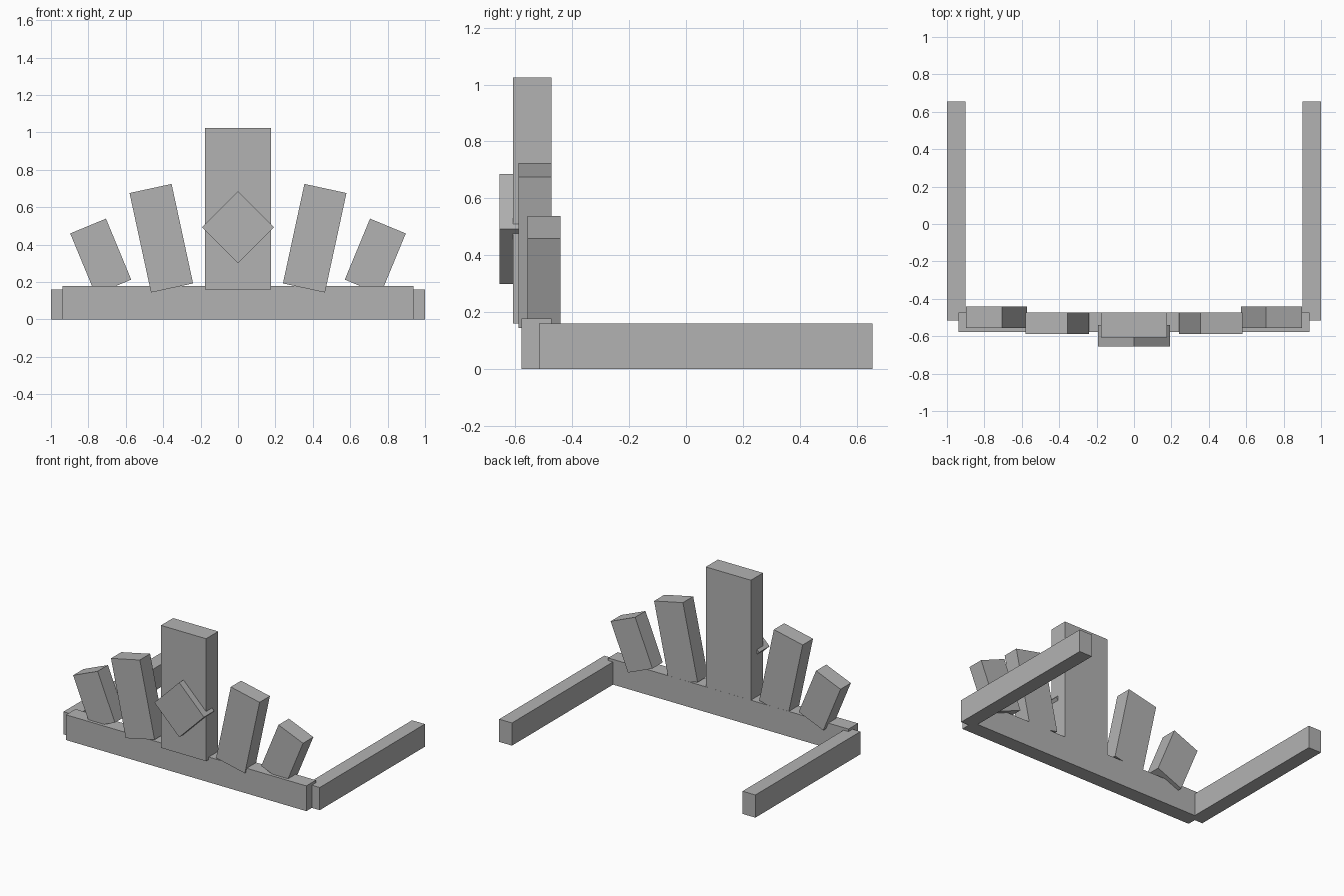
import bpy
from math import radians

cube = bpy.data.objects.get("Cube")
if cube:
    bpy.data.objects.remove(cube, do_unlink=True)

# Single plain grey
GREY = (0.45, 0.45, 0.45, 1.0)
grey = bpy.data.materials.new("plain grey")
grey.use_nodes = True
grey.diffuse_color = GREY
grey.node_tree.nodes["Principled BSDF"].inputs["Base Color"].default_value = GREY


def block(name, centre, size, tilt=0):
    """Flat-shaded box; tilt is in degrees about the front-back axis."""
    bpy.ops.mesh.primitive_cube_add(size=1, location=centre,
                                    rotation=(0, radians(tilt), 0))
    obj = bpy.context.object
    obj.name = name
    obj.scale = size
    bpy.ops.object.transform_apply(location=False, rotation=False, scale=True)
    obj.data.materials.append(grey)
    return obj


# Front band and the tall middle plate
block("front_band", (0, -0.525, 0.089), (1.876, 0.106, 0.178))
block("centre_plate", (0, -0.54, 0.592), (0.352, 0.135, 0.864))

# Square gem standing on its corner
block("gem", (0, -0.598, 0.493), (0.273, 0.115, 0.273), 45)

# Mirrored side arms and fanned plates
for side, s in (("left", 1), ("right", -1)):
    block(f"{side}_side_arm", (s * 0.95, 0.069, 0.08), (0.1, 1.172, 0.16))
    block(f"{side}_inner_plate", (s * 0.41, -0.53, 0.434),
          (0.23, 0.115, 0.544), s * 12.2)
    block(f"{side}_outer_plate", (s * 0.734, -0.499, 0.336),
          (0.207, 0.115, 0.353), s * 22.5)
